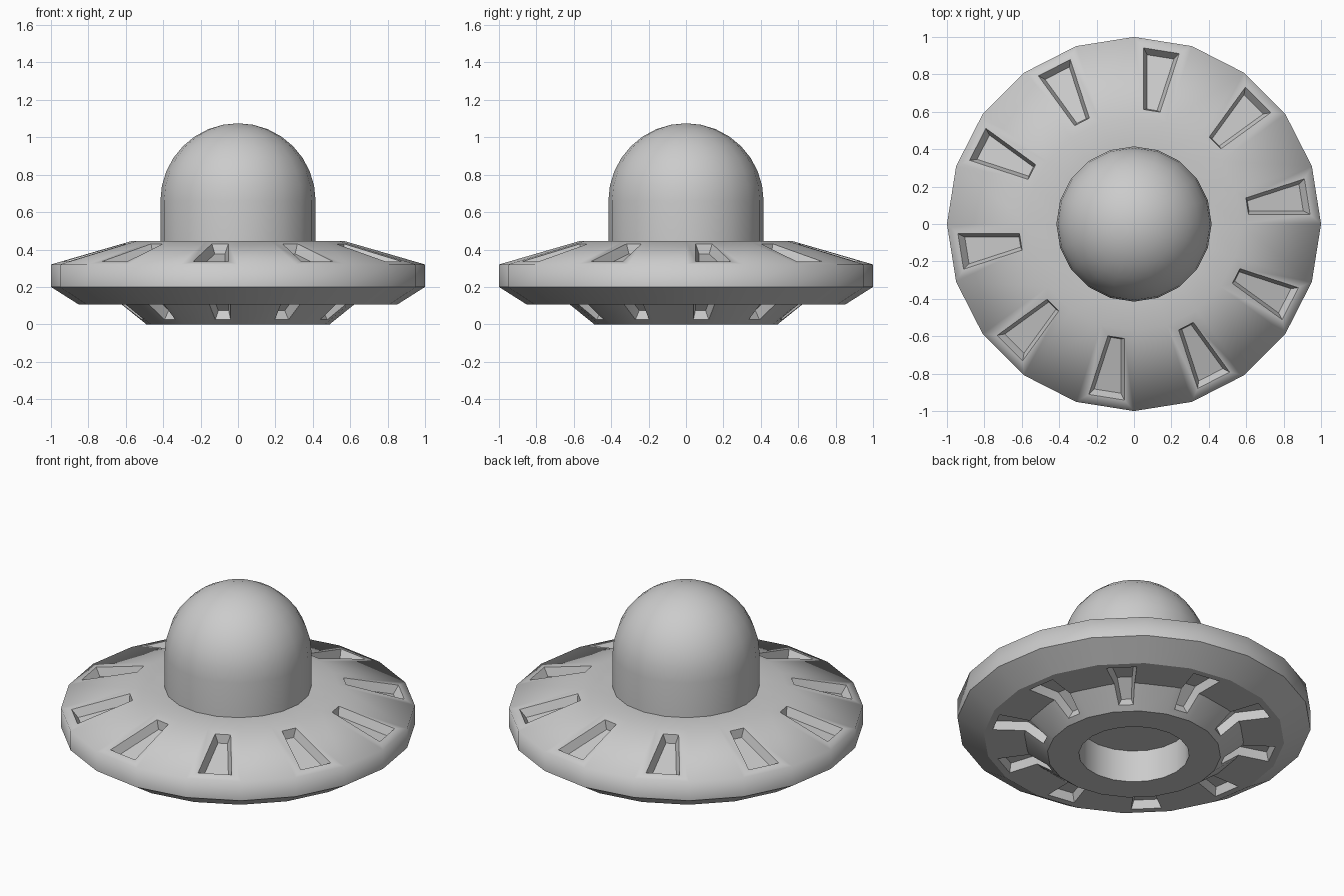
import bpy, bmesh
from math import sin, cos, pi, radians

if "Cube" in bpy.data.objects:
    bpy.data.objects.remove(bpy.data.objects["Cube"])

SIDES = 20
RIM_TOP = 0.32


def lathe(profile):
    """Revolve (radius, z) points around z; returns bmesh and faces[segment][side]."""
    bm = bmesh.new()
    rings = []
    for r, z in profile:
        if r < 1e-5:
            rings.append([bm.verts.new((0, 0, z))] * SIDES)
        else:
            rings.append([bm.verts.new((r * cos(2 * pi * k / SIDES), r * sin(2 * pi * k / SIDES), z))
                          for k in range(SIDES)])
    faces = []
    for a, b in zip(rings, rings[1:]):
        row = []
        for k in range(SIDES):
            n = (k + 1) % SIDES
            row.append(bm.faces.new(dict.fromkeys((a[k], a[n], b[n], b[k]))))
        faces.append(row)
    bm.normal_update()
    return bm, faces


def recess(bm, faces, border, taper, depth):
    """Inset a border, then sink the panel with slightly tapered walls."""
    bmesh.ops.inset_region(bm, faces=faces, thickness=border, use_even_offset=True)
    bm.normal_update()
    bmesh.ops.inset_region(bm, faces=faces, thickness=taper, depth=-depth, use_even_offset=True)
    bm.normal_update()


def finish(bm, name):
    """Smooth shading with sharp creases, keeping the upper rim soft."""
    for f in bm.faces:
        f.smooth = True
    for e in bm.edges:
        soft_rim = all(abs(v.co.z - RIM_TOP) < 1e-4 and v.co.xy.length > 0.99 for v in e.verts)
        if len(e.link_faces) == 2 and not soft_rim:
            e.smooth = e.calc_face_angle(0) < radians(30)
    mesh = bpy.data.meshes.new(name)
    bm.to_mesh(mesh)
    bm.free()
    obj = bpy.data.objects.new(name, mesh)
    bpy.context.collection.objects.link(obj)
    return obj


# Saucer hull, from the hatch ceiling out around the rim to the dome seat
hull, seg = lathe([(0, 0.2), (0.312, 0.2), (0.312, 0), (0.49, 0), (0.62, 0.105), (0.85, 0.105),
                   (1, 0.2), (1, RIM_TOP), (0.57, 0.445), (0.415, 0.445)])

# Upper windows on every second panel
recess(hull, seg[7][::2], 0.052, 0.02, 0.05)

# Lower recesses, bent across the bottom cone and the flat underside
recess(hull, seg[3][::2] + seg[4][::2], 0.04, 0.015, 0.05)
finish(hull, "saucer_hull")

# Dome: short cylinder with a hemispherical cap
cap = [(0.415 * cos(pi / 2 * i / 8), 0.66 + 0.415 * sin(pi / 2 * i / 8)) for i in range(9)]
dome, _ = lathe([(0.415, 0.445)] + cap)
finish(dome, "dome")
